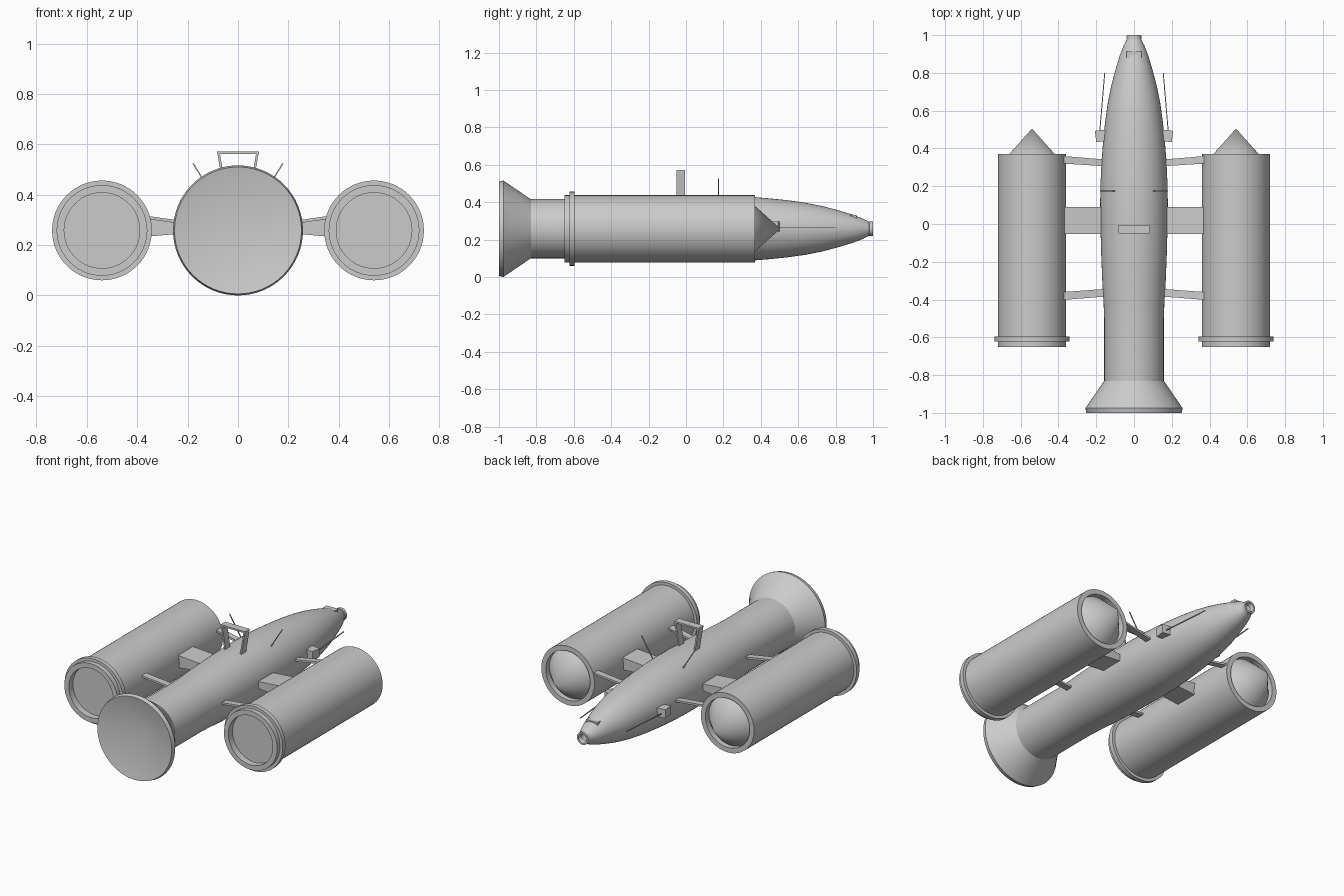
import bpy, bmesh, math
from mathutils import Vector

cube = bpy.data.objects.get("Cube")
if cube:
    bpy.data.objects.remove(cube)

GREY = (0.6, 0.6, 0.6, 1)
grey = bpy.data.materials.new("hull grey")
grey.use_nodes = True
grey.diffuse_color = GREY
grey.node_tree.nodes["Principled BSDF"].inputs["Base Color"].default_value = GREY
AXIS_Z = 0.258


def finish(name, bm, mirror, smooth):
    bmesh.ops.remove_doubles(bm, verts=bm.verts, dist=1e-5)
    bmesh.ops.recalc_face_normals(bm, faces=bm.faces)
    mesh = bpy.data.meshes.new(name)
    bm.to_mesh(mesh)
    bm.free()
    mesh.materials.append(grey)
    if smooth:
        mesh.shade_smooth()
        mesh.set_sharp_from_angle(angle=math.radians(30))
    obj = bpy.data.objects.new(name, mesh)
    bpy.context.scene.collection.objects.link(obj)
    if mirror:
        obj.modifiers.new("Mirror", 'MIRROR').use_mirror_merge = False
    return obj


def lathe(name, profile, x=0.0, mirror=False, segments=64):
    """Spin (radius, y) points around an axis parallel to y."""
    bm = bmesh.new()
    rings = []
    for r, y in profile:
        angles = [math.tau * i / segments for i in range(segments)]
        rings.append([bm.verts.new((x + r * math.cos(a), y, AXIS_Z + r * math.sin(a)))
                      for a in angles])
    for (ra, _), (rb, _), a, b in zip(profile, profile[1:], rings, rings[1:]):
        for i in range(segments):
            j = (i + 1) % segments
            if ra == 0:
                bm.faces.new((a[i], b[i], b[j]))
            elif rb == 0:
                bm.faces.new((a[i], a[j], b[i]))
            else:
                bm.faces.new((a[i], a[j], b[j], b[i]))
    return finish(name, bm, mirror, True)


def loft(name, start, end, mirror=True):
    """Join two four-cornered outlines into a solid."""
    bm = bmesh.new()
    a = [bm.verts.new(p) for p in start]
    b = [bm.verts.new(p) for p in end]
    bm.faces.new(a)
    bm.faces.new(b[::-1])
    for i in range(4):
        j = (i + 1) % 4
        bm.faces.new((a[i], a[j], b[j], b[i]))
    return finish(name, bm, mirror, False)


def section(x, y0, y1, z0, z1):
    return [(x, y0, z0), (x, y1, z0), (x, y1, z1), (x, y0, z1)]


def rod(name, p, q, size):
    """Thin square rod between two points."""
    p, q = Vector(p), Vector(q)
    d = (q - p).normalized()
    u = d.cross(Vector((0, 0, 1))).normalized() * size
    v = d.cross(u)
    corners = [u + v, v - u, -u - v, u - v]
    return loft(name, [p + c for c in corners], [q + c for c in corners])


# Fuselage with flared exhaust bell and open nose tip
lathe("fuselage", [
    (0, -0.89), (0.25, -1), (0.252, -1), (0.258, -0.975), (0.25, -0.965),
    (0.158, -0.83), (0.158, -0.5), (0.161, -0.42), (0.168, -0.3), (0.174, -0.15),
    (0.178, 0), (0.179, 0.12), (0.177, 0.22), (0.172, 0.33), (0.164, 0.43),
    (0.153, 0.54), (0.139, 0.64), (0.121, 0.73), (0.1, 0.81), (0.076, 0.89),
    (0.055, 0.945), (0.036, 0.98)])
lathe("nose_ring", [(0.036, 0.978), (0.04, 0.98), (0.038, 1), (0.028, 1),
                    (0.022, 0.975), (0, 0.965)])
loft("nose_visor", section(-0.039, 0.88, 0.912, 0.3, 0.332),
     section(0.039, 0.88, 0.912, 0.3, 0.332), mirror=False)

# Side pods: recessed tail, tail collar, recessed nose cone
lathe("pod", [
    (0, -0.61), (0.15, -0.61), (0.15, -0.65), (0.18, -0.65), (0.18, -0.622),
    (0.198, -0.622), (0.198, -0.595), (0.18, -0.595), (0.18, 0.37),
    (0.15, 0.37), (0.15, 0.337), (0, 0.505)], x=0.54, mirror=True)

# Pod mounts: one thick pylon and two thin struts per side
loft("pylon", section(0.15, -0.053, 0.09, 0.252, 0.29),
     section(0.375, -0.053, 0.09, 0.232, 0.308))
loft("front_strut", section(0.14, 0.305, 0.34, 0.272, 0.284),
     section(0.376, 0.32, 0.36, 0.306, 0.318))
loft("rear_strut", section(0.14, -0.383, -0.343, 0.272, 0.284),
     section(0.376, -0.402, -0.36, 0.306, 0.318))

# Side guns
loft("gun_box", [(0.14, 0.44, 0.243), (0.15, 0.5, 0.243),
                 (0.15, 0.5, 0.296), (0.14, 0.44, 0.296)],
     [(0.2, 0.433, 0.243), (0.207, 0.493, 0.243),
      (0.207, 0.493, 0.296), (0.2, 0.433, 0.296)])
rod("gun_barrel", (0.182, 0.48, 0.266), (0.155, 0.8, 0.266), 0.0025)

# Dorsal frame and antennas
loft("frame_leg", [(0.047, -0.05, 0.42), (0.057, -0.05, 0.42),
                   (0.057, -0.005, 0.42), (0.047, -0.005, 0.42)],
     [(0.073, -0.05, 0.57), (0.083, -0.05, 0.57),
      (0.083, -0.005, 0.57), (0.073, -0.005, 0.57)])
loft("frame_bar", section(-0.083, -0.05, -0.005, 0.561, 0.571),
     section(0.083, -0.05, -0.005, 0.561, 0.571), mirror=False)
rod("antenna", (0.098, 0.174, 0.395), (0.179, 0.174, 0.525), 0.0025)
